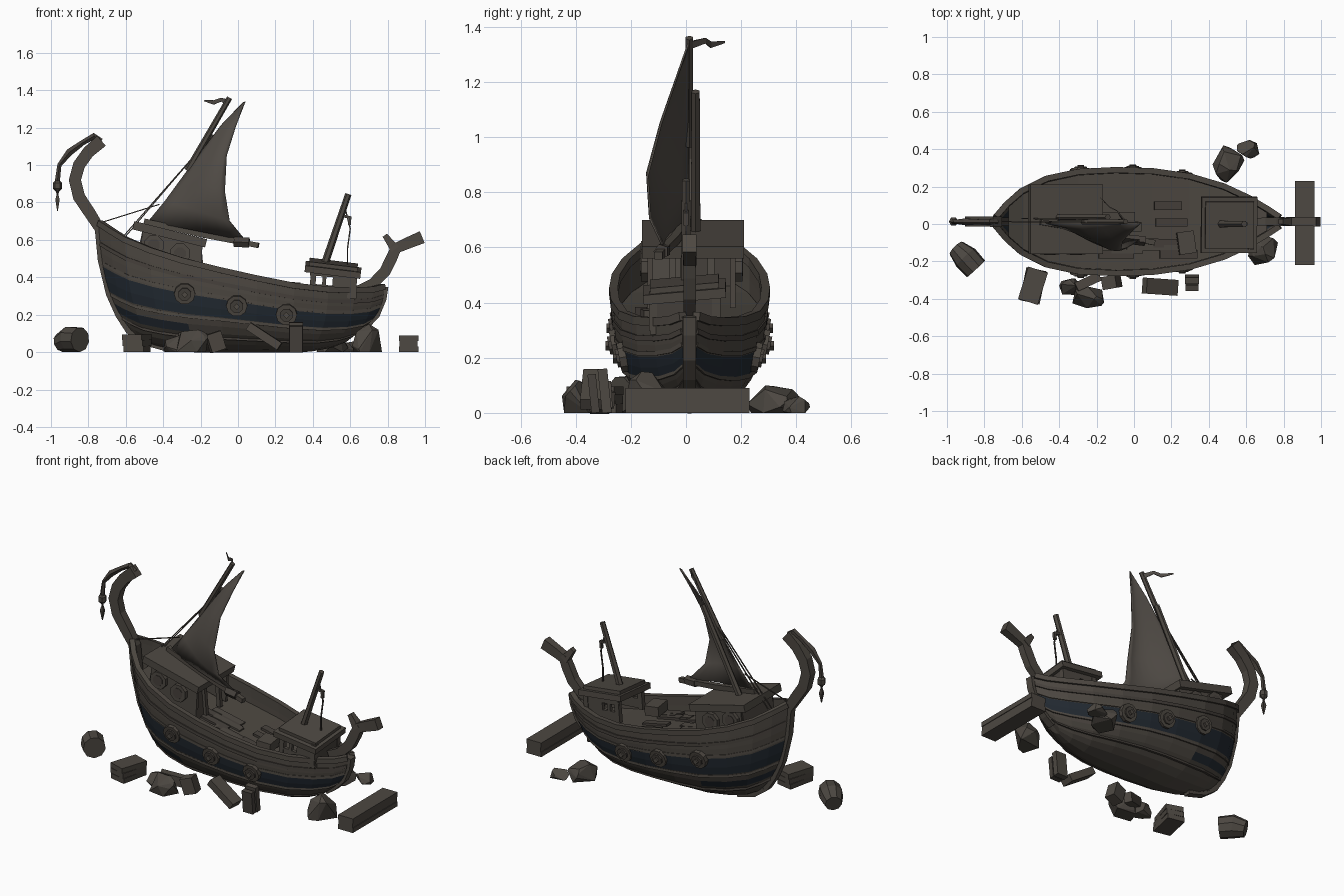
import bpy, bmesh, math, random
from mathutils import Vector, Euler

if "Cube" in bpy.data.objects:
    bpy.data.objects.remove(bpy.data.objects["Cube"], do_unlink=True)
random.seed(4)
V = Vector
YC = 0.013  # centreline of the ship


def material(name, rgb):
    m = bpy.data.materials.new(name)
    m.use_nodes = True
    m.diffuse_color = (*rgb, 1)
    m.node_tree.nodes["Principled BSDF"].inputs["Base Color"].default_value = (*rgb, 1)
    m.node_tree.nodes["Principled BSDF"].inputs["Roughness"].default_value = 0.9
    return m


wood = material("weathered wood", (0.075, 0.065, 0.054))
dark = material("dark wood", (0.062, 0.053, 0.045))
blue = material("faded blue paint", (0.017, 0.024, 0.033))
cloth = material("old sailcloth", (0.080, 0.070, 0.060))
stone = material("stone", (0.072, 0.063, 0.053))


def make(name, verts, faces, *mats):
    me = bpy.data.meshes.new(name)
    me.from_pydata(verts, [], faces)
    for m in mats:
        me.materials.append(m)
    bm = bmesh.new()
    bm.from_mesh(me)
    bmesh.ops.recalc_face_normals(bm, faces=bm.faces)
    bm.to_mesh(me)
    bm.free()
    ob = bpy.data.objects.new(name, me)
    bpy.context.collection.objects.link(ob)
    return ob


def box(name, c, size, rot=(0, 0, 0), mat=wood):
    r = Euler([math.radians(a) for a in rot])
    vs = []
    for i in range(8):
        p = V([(0.5 if i >> k & 1 else -0.5) * size[k] for k in range(3)])
        p.rotate(r)
        vs.append(V(c) + p)
    fs = [(0, 1, 3, 2), (4, 5, 7, 6), (0, 1, 5, 4), (2, 3, 7, 6), (0, 2, 6, 4), (1, 3, 7, 5)]
    return make(name, vs, fs, mat)


def sweep(name, pts, radii, mat=wood, sides=4, flat=1.0, ref=(0, 1, 0)):
    """Sweep a polygon along a path; flat scales its width across the path."""
    pts = [V(p) for p in pts]
    n = len(pts)
    if not isinstance(radii, (list, tuple)):
        radii = [radii] * n
    vs, fs = [], []
    for i, p in enumerate(pts):
        t = (pts[min(i + 1, n - 1)] - pts[max(i - 1, 0)]).normalized()
        up = t.cross(V(ref)).normalized()
        side = up.cross(t)
        for k in range(sides):
            a = 2 * math.pi * (k + 0.5) / sides
            vs.append(p + radii[i] * (side * math.cos(a) * flat + up * math.sin(a)))
    for i in range(n - 1):
        for k in range(sides):
            j = (k + 1) % sides
            fs.append((i * sides + k, i * sides + j, (i + 1) * sides + j, (i + 1) * sides + k))
    fs += [tuple(range(sides)), tuple(range((n - 1) * sides, n * sides))]
    return make(name, vs, fs, mat)


def disc(name, c, normal, r, depth, mat, sides=10):
    n = V(normal).normalized() * depth / 2
    return sweep(name, [V(c) - n, V(c) + n], r, mat, sides, ref=(0, 0, 1))


def rock(name, lo, hi, count=20):
    pts = [V([random.gauss(0, 1) for _ in range(3)]).normalized() for _ in range(count)]
    for p in pts:
        p.z = max(p.z, -.25)  # flat seat on the ground
    a = [min(p[k] for p in pts) for k in range(3)]
    b = [max(p[k] for p in pts) for k in range(3)]
    bm = bmesh.new()
    for p in pts:
        bm.verts.new([lo[k] + (hi[k] - lo[k]) * (p[k] - a[k]) / (b[k] - a[k]) for k in range(3)])
    bmesh.ops.convex_hull(bm, input=bm.verts)
    me = bpy.data.meshes.new(name)
    bm.to_mesh(me)
    bm.free()
    me.materials.append(stone)
    bpy.context.collection.objects.link(bpy.data.objects.new(name, me))


# Hull stations: gunwale x, half width, gunwale height, keel height
ST = [(-.74, .02, .69, .1), (-.68, .09, .65, .07), (-.6, .16, .6, .04), (-.47, .225, .545, .02),
      (-.3, .262, .49, .005), (-.1, .272, .44, .005), (.1, .266, .395, .005), (.3, .238, .355, .005),
      (.48, .185, .335, .01), (.62, .12, .33, .03), (.72, .06, .335, .06), (.78, .02, .35, .1)]


def hull_point(st, f, side=1, grow=0.0):
    x, w, zt, zk = st
    s = (x + .74) / 1.52
    f += .25 * (s - .4) ** 2 * math.sin(math.pi * f)  # plank lines dip towards the ends
    xb, xs = -.74 + .04 * f + .14 * f ** 3, .78 - .03 * f - .13 * f ** 3
    y = w * max(0, 1 - f ** 3) ** 0.5 + grow
    return V((xb + (xs - xb) * s, YC + side * y, zt + (zk - zt) * f))


def station(x):
    for a, b in zip(ST, ST[1:]):
        if a[0] <= x <= b[0]:
            t = (x - a[0]) / (b[0] - a[0])
            return tuple(p + (q - p) * t for p, q in zip(a, b))


rows = [0, .12, .24, .36, .48, .58, .69, .78, .9, .96, 1]
m = 2 * len(rows) - 1
vs = []
for st in ST:
    vs += [hull_point(st, f) for f in rows] + [hull_point(st, f, -1) for f in rows[-2::-1]]
fs = [(i * m + k, i * m + k + 1, (i + 1) * m + k + 1, (i + 1) * m + k)
      for i in range(len(ST) - 1) for k in range(m - 1)]
hull = make("hull", vs, fs, wood, blue)
for p in hull.data.polygons:
    i, k = divmod(p.index, m - 1)
    row = min(k, m - 2 - k)
    if row in (3, 4) or (row == 6 and i < 4):
        p.material_index = 1
mod = hull.modifiers.new("thickness", "SOLIDIFY")
mod.thickness = 0.015
mod.offset = 0

# Deck with loose boards
inner = [(hull_point(st, .2, 1, -.012), hull_point(st, .2, -1, -.012)) for st in ST[1:-1]]
make("deck", [p for pair in inner for p in pair],
     [(2 * i, 2 * i + 1, 2 * i + 3, 2 * i + 2) for i in range(len(inner) - 1)], wood)
for i in range(16):
    x, y = random.uniform(-.13, .26), random.uniform(-.17, .18)
    st = station(x)
    z = st[2] - .2 * (st[2] - st[3])
    box("deck_board", (x, y, z + .006), (random.uniform(.12, .25), .045, .014), (0, 12, 0), random.choice((wood, dark)))

# Rails and planks along both sides
for side in (1, -1):
    for f, r, c in ((0, .022, wood), (.17, .014, dark), (.33, .011, wood), (.615, .011, wood), (.84, .011, dark)):
        sweep("rail" if f == 0 else "side_strake", [hull_point(st, f, side, .004) for st in ST], r, c, ref=(0, 0, 1))
    # Round shields
    for x, f in ((-.295, .36), (-.01, .41), (.265, .43)):
        c = hull_point(station(x), f, side, .006)
        nrm = V((0, side, -.2))
        disc("shield", c, nrm, .057, .036, wood)
        disc("shield_face", c + nrm * .019, nrm, .036, .018, dark, 8)
        box("shield_boss", c + nrm * .03, (.025, .02, .025), (0, 45, 0), wood)

# Keel, curled bow post and stern post
sweep("keel", [hull_point(st, 1) + V((0, 0, .025)) for st in ST], .035, wood)
bow = [(-.38, YC, .032), (-.5, YC, .065)]
bow += [(hull_point(ST[0], f).x, YC, hull_point(ST[0], f).z) for f in (.96, .8, .6, .3, .05)]
bow += [(-.79, YC, .74), (-.85, YC, .83), (-.872, YC, .92), (-.85, YC, 1), (-.8, YC, 1.07), (-.73, YC, 1.13)]
sweep("bow_post", bow, [.04] * 7 + [.044, .046, .046, .046, .046, .05], wood, 4, .8)
sweep("stern_keel_post", [(hull_point(ST[-1], f).x, YC, hull_point(ST[-1], f).z) for f in (1, .8, .5, .2, 0)],
      .034, wood, 4)
sweep("stern_post", [(.64, YC, .33), (.72, YC, .365), (.785, YC, .43), (.82, YC, .5), (.845, YC, .555),
                     (.9, YC, .58), (.985, YC, .615)],
      [.035, .04, .043, .043, .042, .043, .048], wood, 4, .75)
sweep("stern_prong", [(.84, YC, .55), (.785, YC, .625)], [.035, .02], wood)

# Hanging charm on the bow
sweep("charm_rope", [(-.73, YC, 1.13), (-.77, YC, 1.155), (-.83, YC, 1.12), (-.9, YC, 1.07), (-.955, YC, 1.0),
                     (-.965, YC, .92), (-.965, YC, .84)], [.012, .018, .015, .02, .012, .014, .006], dark, 5)
sweep("charm_bead", [(-.965, YC, .92), (-.965, YC, .905), (-.965, YC, .875), (-.965, YC, .86)], [.01, .025, .025, .01], wood, 6)
sweep("charm_tip", [(-.965, YC, .845), (-.965, YC, .815), (-.965, YC, .755)], [.006, .016, .003], dark, 4)

# Forward cabin, open at the back
for side in (1, -1):
    y = .02 + side * .15
    make("cabin_wall", [(x, y + d, z) for d in (-.01, .01) for x, z in ((-.53, .46), (-.2, .38), (-.19, .57), (-.51, .66))],
         [(0, 1, 2, 3), (4, 5, 6, 7), (0, 1, 5, 4), (1, 2, 6, 5), (2, 3, 7, 6), (3, 0, 4, 7)], wood)
    for x, z in ((-.45, .572), (-.31, .528)):
        disc("porthole_ring", (x, y + side * .016, z), (0, side, 0), .056, .036, wood, 8)
        disc("porthole_pane", (x, y + side * .033, z), (0, side, 0), .034, .008, dark, 8)
    box("cabin_door_post", (-.2, .02 + side * .07, .48), (.025, .025, .2), (0, -5, 0))
box("cabin_front_wall", (-.52, .02, .56), (.02, .3, .2), (0, 12, 0))
box("cabin_back_panel", (-.215, -.08, .47), (.02, .12, .19), (0, -5, 0))
box("cabin_roof", (-.365, .025, .63), (.4, .37, .045), (0, 14, 0))

# Aft cabin
for x in (.4, .62):
    for y in (-.12, .11):
        box("aft_post", (x, y, .37), (.03, .03, .14), (0, 5, 0))
for y in (-.12, .11):
    box("aft_side_sill", (.51, y, .325), (.25, .022, .06), (0, 5, 0))
    box("aft_side_panel", (.56, y, .37), (.11, .022, .13), (0, 5, 0))
    box("aft_window_bar", (.46, y, .37), (.02, .022, .13), (0, 5, 0))
    box("aft_side_header", (.51, y, .42), (.25, .022, .04), (0, 5, 0))
box("aft_end_wall", (.62, -.005, .36), (.02, .23, .14), (0, 5, 0), dark)
box("aft_roof", (.508, -.005, .44), (.3, .3, .035), (5, 7, 0))
box("aft_roof_top", (.51, -.005, .466), (.26, .25, .025), (5, 7, 0))
box("deck_crate", (.28, -.1, .345), (.09, .12, .06), (0, 5, 8))
sweep("aft_mast", [(.46, 0, .46), (.59, 0, .845)], [.021, .017], wood, 6)
sweep("aft_crossbar", [(.555, 0, .73), (.6, 0, .72), (.595, 0, .68)], .012, dark)
sweep("aft_rope", [(.575, 0, .76), (.6, 0, .66), (.585, 0, .55), (.585, 0, .46)], .005, dark)

# Mast, yard, boom and pennant
sweep("mast", [(-.42, .035, .62), (-.14, .035, 1.165)], [.02, .017], wood, 6)
sweep("upper_yard", [(-.27, .012, .97), (-.045, .012, 1.36)], [.018, .015], wood, 6)
sweep("boom", [(-.5, .01, .7), (-.2, -.04, .63), (.11, -.1, .57)], [.02, .022, .02], wood)
sweep("boom_lashing", [(-.02, -.08, .59), (.06, -.09, .585)], .028, dark, 5)
sweep("pennant", [(-.055, .02, 1.335), (-.09, .07, 1.35), (-.13, .09, 1.335), (-.18, .14, 1.345)],
      [.02, .014, .016, .006], cloth, 4, .25)

# Billowing sail between luff and leech
luff = [(-.48, .70), (-.39, .81), (-.295, .94), (-.185, 1.09), (-.09, 1.215), (.025, 1.335)]
leech = [(.04, .595), (-.045, .70), (-.07, .86), (-.06, 1.05), (-.01, 1.21), (.04, 1.34)]
belly = [.09, .14, .15, .1, .045, 0]
N = 8
vs = []
for (ax, az), (bx, bz), d in zip(luff, leech, belly):
    for k in range(N + 1):
        u = k / N
        vs.append((ax + (bx - ax) * u, .005 - d * math.sin(u * 1.75), az + (bz - az) * u))
fs = [(i * (N + 1) + k, i * (N + 1) + k + 1, (i + 1) * (N + 1) + k + 1, (i + 1) * (N + 1) + k)
      for i in range(len(luff) - 1) for k in range(N)]
sail = make("sail", vs, fs, cloth)
sail.modifiers.new("thickness", "SOLIDIFY").thickness = 0.007
for p in sail.data.polygons:
    p.use_smooth = True
for a, b in (((-.74, YC, .69), (-.42, .01, .79)), ((-.63, .01, .6), (-.19, .01, 1.1)), ((-.6, .03, .62), (-.19, .02, 1.1))):
    sweep("rigging", [a, b], .004, dark)

# Debris on the ground
for k in range(3):
    z = .016 + .032 * k
    box("plank_stack", (-.54, -.33, z), (.11, .18, .031), (0, 0, -12 - 3 * k))
    box("long_beam_stack", (.912, .005, z * .93), (.104 - .008 * (k % 2), .45, .03))
box("leaning_plank", (.14, -.335, .085), (.2, .085, .045), (0, 33, -4))
box("upright_block", (.31, -.295, .08), (.075, .035, .16), (6, 0, 0))
box("upright_block_back", (.31, -.335, .07), (.07, .03, .14), (6, 0, 0), dark)
box("tilted_block", (-.12, -.31, .055), (.08, .07, .1), (0, -18, 10))
box("rubble_block", (-.25, -.31, .06), (.14, .05, .06), (0, 12, 25))
sweep("broken_barrel", [(-.845, -.24, .067), (-.9, -.18, .07), (-.95, -.13, .05)], [.067, .07, .05], stone, 9, ref=(0, 0, 1))
for lo, hi in (((-.33, -.45, 0), (-.16, -.33, .12)), ((-.4, -.38, 0), (-.29, -.29, .09)),
               ((.61, -.22, 0), (.77, -.06, .15)), ((.42, .22, 0), (.59, .42, .1)), ((.55, .35, 0), (.67, .45, .06))):
    rock("rock", lo, hi)
